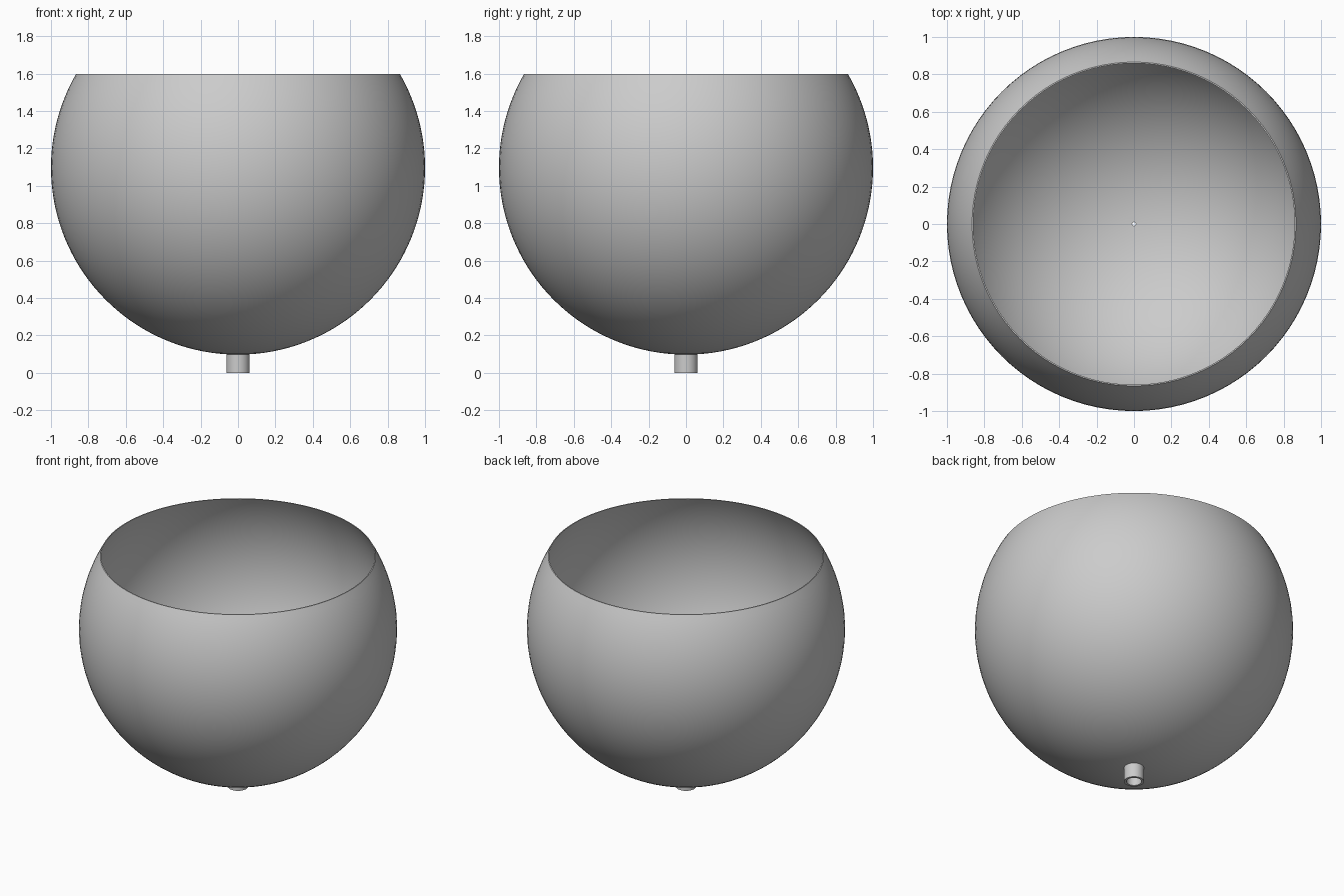
import bpy, math

cube = bpy.data.objects.get("Cube")
if cube:
    bpy.data.objects.remove(cube, do_unlink=True)

CENTRE = 1.097      # height of the bowl's sphere centre
RIM = 1.597         # height of the cut rim
WALL = 0.006        # shell thickness
DRAIN = 0.01        # radius of the drain hole
STEPS, SIDES = 48, 96

grey = bpy.data.materials.new("plain_grey")
grey.use_nodes = True
colour = (0.6, 0.6, 0.6, 1)
grey.diffuse_color = colour
grey.node_tree.nodes["Principled BSDF"].inputs["Base Color"].default_value = colour


def arc(radius):
    """Sphere profile from the rim down to the drain hole."""
    start = math.asin((RIM - CENTRE) / radius)
    end = -math.acos(DRAIN / radius)
    angles = [start + (end - start) * i / STEPS for i in range(STEPS + 1)]
    return [(radius * math.cos(a), CENTRE + radius * math.sin(a)) for a in angles]


def lathe(name, profile):
    """Turn a closed (radius, height) profile around the z axis."""
    n = len(profile)
    verts = [(r * math.cos(t), r * math.sin(t), z)
             for t in (math.tau * s / SIDES for s in range(SIDES))
             for r, z in profile]
    faces = []
    for s in range(SIDES):
        a, b = s * n, (s + 1) % SIDES * n
        for i in range(n):
            j = (i + 1) % n
            faces.append((a + i, a + j, b + j, b + i))
    mesh = bpy.data.meshes.new(name)
    mesh.from_pydata(verts, [], faces)
    mesh.materials.append(grey)
    obj = bpy.data.objects.new(name, mesh)
    bpy.context.collection.objects.link(obj)
    bpy.ops.object.select_all(action="DESELECT")
    obj.select_set(True)
    bpy.context.view_layer.objects.active = obj
    bpy.ops.object.shade_smooth_by_angle(angle=math.radians(35))
    return obj


# Thin open bowl: outer wall down, inner wall back up
lathe("bowl", arc(1.0) + arc(1.0 - WALL)[::-1])

# Hollow spout under the drain hole, its top buried in the bowl wall
top = CENTRE - 1 + 0.003
lathe("drain_spout", [(0.0625, top), (0.0625, 0), (0.047, 0), (0.047, top)][::-1][::-1])
